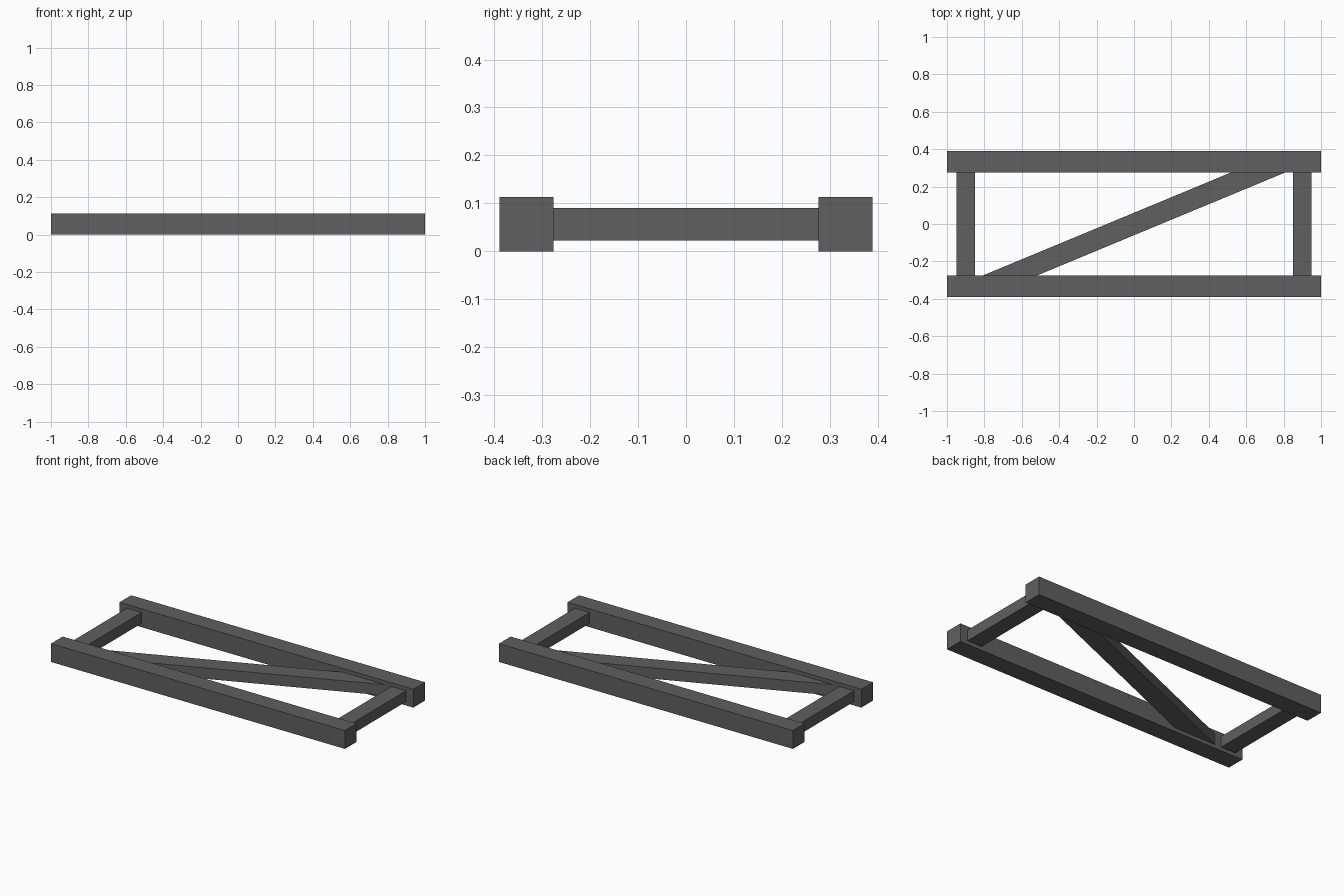
import bpy
import bmesh

default = bpy.data.objects.get("Cube")
if default:
    bpy.data.objects.remove(default, do_unlink=True)

# Single dark steel colour
steel = bpy.data.materials.new("dark_grey_steel")
steel.use_nodes = True
colour = (0.115, 0.115, 0.115, 1)
steel.diffuse_color = colour
steel.node_tree.nodes["Principled BSDF"].inputs["Base Color"].default_value = colour

RAIL_IN, RAIL_OUT, RAIL_TOP = 0.276, 0.389, 0.113
BRACE_LOW, BRACE_HIGH = 0.023, 0.09


def prism(name, outline, z0, z1):
    """Extrude a plan outline from z0 up to z1."""
    bm = bmesh.new()
    base = bm.faces.new([bm.verts.new((x, y, z0)) for x, y in outline])
    top = bmesh.ops.extrude_face_region(bm, geom=[base])["geom"]
    bmesh.ops.translate(bm, vec=(0, 0, z1 - z0),
                        verts=[v for v in top if isinstance(v, bmesh.types.BMVert)])
    bmesh.ops.recalc_face_normals(bm, faces=bm.faces)
    mesh = bpy.data.meshes.new(name)
    bm.to_mesh(mesh)
    bm.free()
    mesh.materials.append(steel)
    obj = bpy.data.objects.new(name, mesh)
    bpy.context.collection.objects.link(obj)
    return obj


def rectangle(x0, x1, y0, y1):
    return [(x0, y0), (x1, y0), (x1, y1), (x0, y1)]


# Long rails along front and back
for name, side in (("front_rail", -1), ("back_rail", 1)):
    y0, y1 = sorted((side * RAIL_IN, side * RAIL_OUT))
    prism(name, rectangle(-1, 1, y0, y1), 0, RAIL_TOP)

# Short cross bars near each end
for name, side in (("right_crossbar", -1), ("left_crossbar", 1)):
    x0, x1 = sorted((side * 0.85, side * 0.95))
    prism(name, rectangle(x0, x1, -RAIL_IN, RAIL_IN), BRACE_LOW, BRACE_HIGH)

# Diagonal brace mitred flush against both rails
near, far = 0.52, 0.81
prism("diagonal_brace",
      [(-far, -RAIL_IN), (-near, -RAIL_IN), (far, RAIL_IN), (near, RAIL_IN)],
      BRACE_LOW, BRACE_HIGH)
